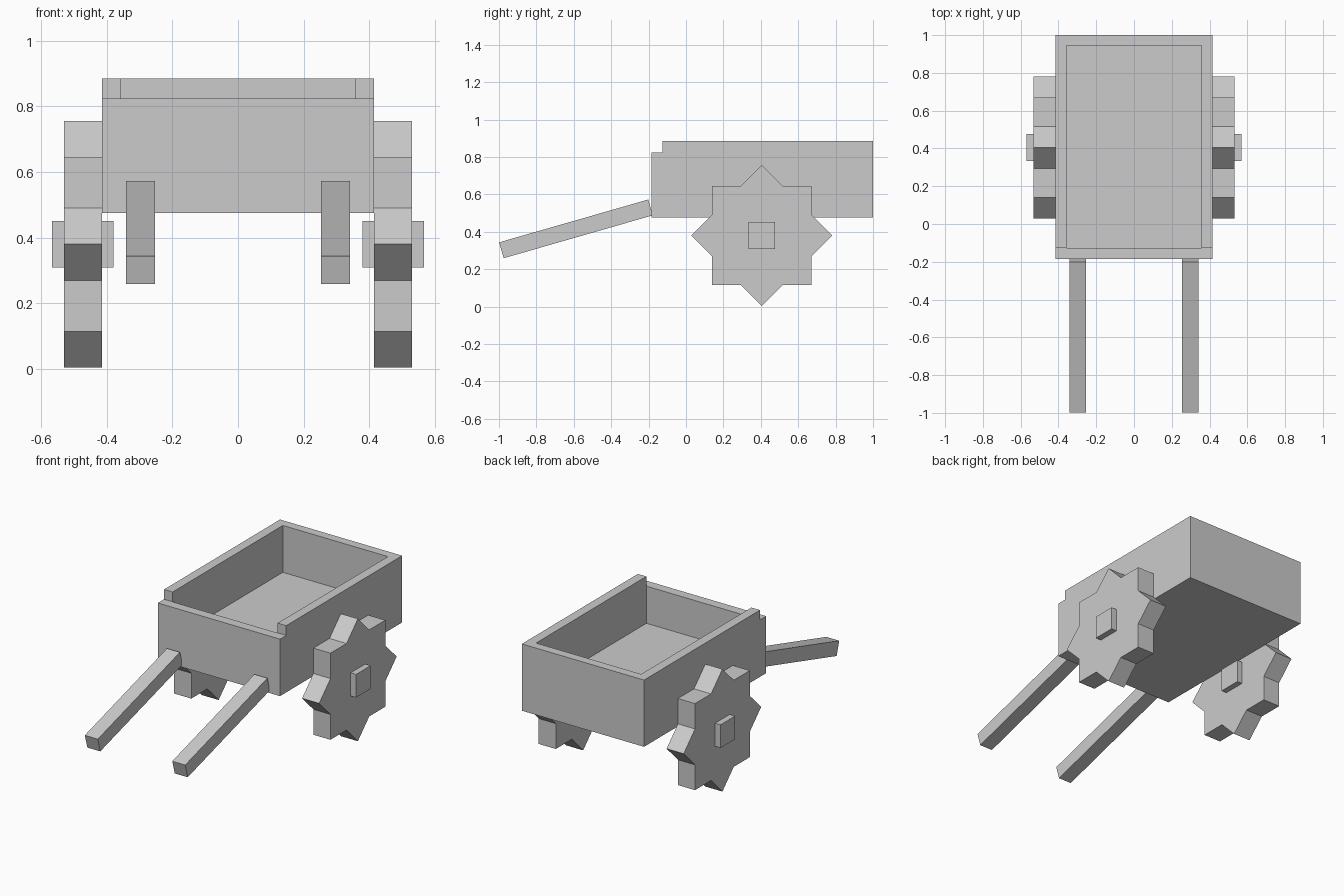
import bpy, bmesh
from math import cos, sin, pi, atan2, sqrt
from mathutils import Vector

if "Cube" in bpy.data.objects:
    bpy.data.objects.remove(bpy.data.objects["Cube"])

grey = bpy.data.materials.new("plain grey")
grey.diffuse_color = (0.6, 0.6, 0.6, 1)
grey.use_nodes = True
grey.node_tree.nodes["Principled BSDF"].inputs["Base Color"].default_value = grey.diffuse_color


def prism(name, profile, x0, x1, mirror=False):
    """Extrude a (y, z) profile along x; optionally mirror it across x = 0."""
    bm = bmesh.new()
    face = bm.faces.new([bm.verts.new((x0, y, z)) for y, z in profile])
    ext = bmesh.ops.extrude_face_region(bm, geom=[face])["geom"]
    bmesh.ops.translate(bm, vec=(x1 - x0, 0, 0),
                        verts=[v for v in ext if isinstance(v, bmesh.types.BMVert)])
    bmesh.ops.recalc_face_normals(bm, faces=bm.faces)
    mesh = bpy.data.meshes.new(name)
    bm.to_mesh(mesh)
    bm.free()
    mesh.materials.append(grey)
    obj = bpy.data.objects.new(name, mesh)
    bpy.context.collection.objects.link(obj)
    if mirror:
        obj.modifiers.new("mirror", "MIRROR").use_axis = (True, False, False)
    return obj


def rect(y0, y1, z0, z1):
    return [(y0, z0), (y1, z0), (y1, z1), (y0, z1)]


# Cart tray: stepped side profile with a lower front board, hollowed out
tray = prism("cart_tray", [(-0.185, 0.475), (1.0, 0.475), (1.0, 0.885),
                           (-0.125, 0.885), (-0.125, 0.825), (-0.185, 0.825)],
             -0.415, 0.415)
cutter = prism("tray_cutter", rect(-0.126, 0.945, 0.597, 1.1), -0.357, 0.357)
cutter.hide_render = True
cutter.hide_set(True)
cut = tray.modifiers.new("hollow", "BOOLEAN")
cut.operation = "DIFFERENCE"
cut.solver = "EXACT"
cut.object = cutter

# Wheels: eight-pointed star (two crossed squares)
WY, WZ, R = 0.405, 0.38, 0.376
inner = R * cos(pi / 4) / cos(pi / 8)
star = []
for i in range(16):
    r = R if i % 2 == 0 else inner
    a = i * pi / 8
    star.append((WY + r * cos(a), WZ + r * sin(a)))
prism("wheel", star, 0.415, 0.531, mirror=True)

# Square axle stubs
prism("axle_stub", rect(WY - 0.071, WY + 0.071, WZ - 0.071, WZ + 0.071),
      0.38, 0.568, mirror=True)

# Sloping pull handles
a, b = Vector((-0.987, 0.301)), Vector((-0.19, 0.53))
d = (b - a).normalized()
n = Vector((-d.y, d.x)) * 0.044
prism("pull_handle", [tuple(p) for p in (a - n, b - n, b + n, a + n)],
      0.253, 0.341, mirror=True)
